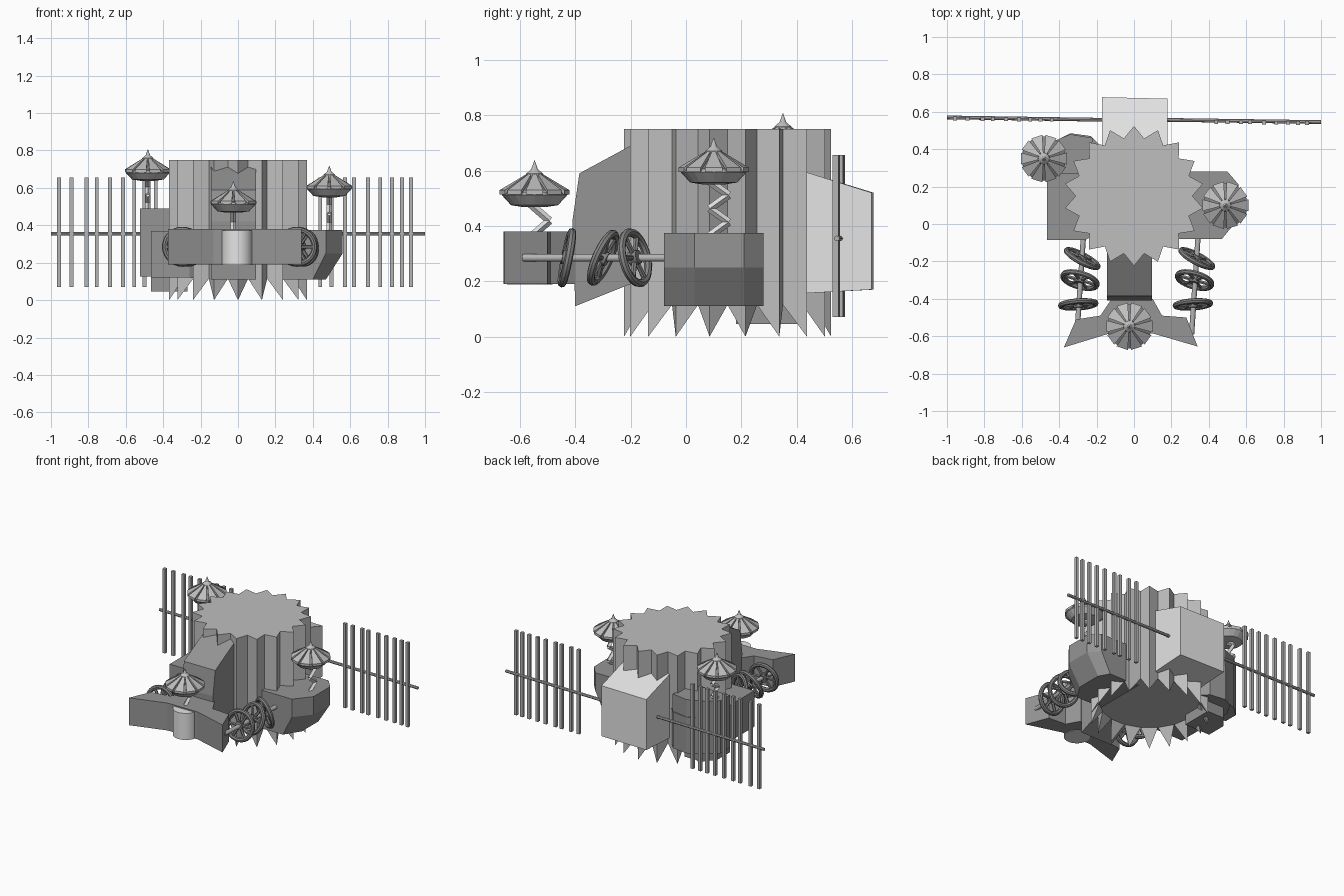
import bpy, bmesh, math
from mathutils import Vector, Matrix

if "Cube" in bpy.data.objects:
    bpy.data.objects.remove(bpy.data.objects["Cube"])


def material(name, v):
    m = bpy.data.materials.new(name)
    m.diffuse_color = (v, v, v, 1)
    m.use_nodes = True
    m.node_tree.nodes["Principled BSDF"].inputs["Base Color"].default_value = m.diffuse_color
    return m


BODY = material("body_grey", 0.52)
POD = material("pod_grey", 0.30)
LIGHT = material("light_grey", 0.78)
METAL = material("rod_grey", 0.46)
DARK = material("wheel_dark_grey", 0.23)
DISH = material("dish_grey", 0.52)


def finish(name, bm, mat, smooth=False):
    bmesh.ops.recalc_face_normals(bm, faces=bm.faces)
    me = bpy.data.meshes.new(name)
    bm.to_mesh(me)
    bm.free()
    me.materials.append(mat)
    ob = bpy.data.objects.new(name, me)
    bpy.context.collection.objects.link(ob)
    if smooth:
        bpy.ops.object.select_all(action='DESELECT')
        ob.select_set(True)
        bpy.context.view_layer.objects.active = ob
        bpy.ops.object.shade_smooth_by_angle(angle=math.radians(40))
    return ob


def add_loft(bm, rings, caps=True):
    vs = [[bm.verts.new(p) for p in r] for r in rings]
    n = len(vs[0])
    for a, b in zip(vs, vs[1:]):
        for i in range(n):
            j = (i + 1) % n
            bm.faces.new((a[i], a[j], b[j], b[i]))
    if caps:
        bm.faces.new(vs[0])
        bm.faces.new(vs[-1])
    return vs


def loft(name, rings, mat, smooth=False):
    bm = bmesh.new()
    add_loft(bm, rings)
    return finish(name, bm, mat, smooth)


def prism(name, pts, z0, z1, mat):
    return loft(name, [[(x, y, z) for x, y in pts] for z in (z0, z1)], mat)


def circle(c, r, z, n):
    return [(c[0] + r * math.cos(2 * math.pi * i / n),
             c[1] + r * math.sin(2 * math.pi * i / n), z) for i in range(n)]


def bar(bm, a, b, r, n=8):
    a, b = Vector(a), Vector(b)
    d = b - a
    rot = d.to_track_quat('Z', 'Y').to_matrix().to_4x4()
    bmesh.ops.create_cone(bm, cap_ends=True, segments=n, radius1=r, radius2=r,
                          depth=d.length, matrix=Matrix.Translation((a + b) / 2) @ rot)


# Star-shaped hull with pointed teeth below
cy, N = 0.15, 18
bm = bmesh.new()
star = []
for i in range(2 * N):
    a = math.pi / 2 + math.pi * i / N
    r = 0.374 if i % 2 == 0 else 0.312
    star.append((r * math.cos(a), cy + r * math.sin(a), 0.0 if i % 2 == 0 else 0.115))
low, top = add_loft(bm, [star, [(x, y, 0.75) for x, y, z in star]], caps=False)
bm.faces.new(top)
bm.faces.new(low[1::2])
for i in range(0, 2 * N, 2):
    bm.faces.new((low[i - 1], low[i], low[i + 1]))
finish("star_hull", bm, BODY)

# Sloped front block
prof = [(-0.1, 0.74), (-0.2, 0.69), (-0.385, 0.59), (-0.41, 0.42), (-0.40, 0.11), (-0.1, 0.23)]
loft("front_block", [[(x, y, z) for y, z in prof] for x in (-0.145, 0.095)], POD)

# Front wing and its drum
prism("front_wing", [(-0.375, -0.66), (-0.31, -0.51), (-0.18, -0.49), (-0.12, -0.40), (0.10, -0.40),
                     (0.15, -0.49), (0.28, -0.50), (0.34, -0.655), (0.10, -0.585), (-0.13, -0.585)],
      0.19, 0.38, POD)
loft("front_drum", [circle((-0.005, -0.565), 0.082, z, 32) for z in (0.188, 0.372)], LIGHT, True)

# Right pod, tapering in below
up = [(0.2, -0.08), (0.47, -0.08), (0.56, 0.03), (0.56, 0.21), (0.50, 0.28), (0.2, 0.28)]
lo = [(0.2, -0.08), (0.40, -0.08), (0.47, 0.03), (0.47, 0.21), (0.43, 0.28), (0.2, 0.28)]
loft("right_pod", [[(x, y, 0.11) for x, y in lo], [(x, y, 0.25) for x, y in up],
                   [(x, y, 0.375) for x, y in up]], POD)

# Left pod with a keel and a taller dish stand
prism("left_pod", [(-0.465, -0.085), (-0.465, 0.36), (-0.41, 0.45), (-0.34, 0.485), (-0.23, 0.47),
                   (-0.16, 0.40), (-0.16, -0.03), (-0.26, -0.085)], 0.12, 0.37, POD)
prism("left_keel", [(-0.465, 0.18), (-0.465, 0.32), (-0.40, 0.40), (-0.27, 0.40), (-0.27, 0.18)],
      0.045, 0.13, POD)
prism("left_dish_stand", [(-0.525, 0.27), (-0.525, 0.37), (-0.46, 0.43), (-0.34, 0.48), (-0.22, 0.46),
                          (-0.25, 0.27)], 0.125, 0.49, POD)

# Light rear box
back = [(0.40, 0.155), (0.40, 0.605), (0.67, 0.52), (0.67, 0.17)]
loft("rear_box", [[(x, y + (0.008 if x < 0 and y > 0.5 else 0), z) for y, z in back]
                  for x in (-0.17, 0.18)], LIGHT)

# Slatted side panels
panels = {"left": (-1, 0.57, [0.957, 0.89, 0.81, 0.755, 0.685, 0.615, 0.555, 0.5, 0.44]),
          "right": (1, 0.545, [0.44, 0.5, 0.572, 0.62, 0.695, 0.76, 0.823, 0.877, 0.925])}
for side, (s, yend, xs) in panels.items():
    bm = bmesh.new()
    bar(bm, (s * 0.15, 0.557, 0.355), (s, yend, 0.355), 0.01)
    finish(side + "_panel_rod", bm, METAL)
    bm = bmesh.new()
    for x in xs:
        y = 0.557 + (yend - 0.557) * x
        bmesh.ops.create_cube(bm, size=1, matrix=Matrix.Translation((s * x, y - 0.006, 0.363))
                              @ Matrix.Diagonal((0.02, 0.02, 0.585, 1)))
    finish(side + "_panel_slats", bm, METAL)


# Spoked wheels threaded on a rod at each side
def wheel(name, c, yaw, pitch, R=0.094, r=0.015):
    u = Vector((math.cos(yaw), -math.sin(yaw), 0))
    n = Vector((0, math.sin(pitch), math.cos(pitch))).cross(u).normalized()
    v = n.cross(u).normalized()
    c = Vector(c)
    bm = bmesh.new()
    seg, sec = 28, 8
    ring = []
    for i in range(seg):
        a = 2 * math.pi * i / seg
        d = u * math.cos(a) + v * math.sin(a)
        ring.append([bm.verts.new(c + d * (R + r * math.cos(t)) + n * r * math.sin(t))
                     for t in [2 * math.pi * k / sec for k in range(sec)]])
    for i in range(seg):
        p, q = ring[i], ring[(i + 1) % seg]
        for k in range(sec):
            m = (k + 1) % sec
            bm.faces.new((p[k], p[m], q[m], q[k]))
    for i in range(6):
        a = math.pi * i / 3
        bar(bm, c, c + (u * math.cos(a) + v * math.sin(a)) * R, 0.01, 6)
    bar(bm, c - n * 0.018, c + n * 0.018, 0.026, 12)
    finish(name, bm, DARK, True)


for side, x in (("left", -0.285), ("right", 0.328)):
    bm = bmesh.new()
    bar(bm, (x - 0.02, -0.59, 0.285), (x + 0.015, -0.06, 0.285), 0.014, 12)
    finish(side + "_wheel_rod", bm, METAL, True)
    for k, (dx, y, yaw, pitch) in enumerate([(-0.013, -0.43, -4, 11), (-0.004, -0.30, 16, 24),
                                             (0.008, -0.185, 28, -14)]):
        wheel(f"{side}_wheel_{k + 1}", (x + dx, y, 0.285), math.radians(yaw), math.radians(pitch))


# Umbrella-like dishes on zigzag springs
def dish(name, x, y, z, base):
    c = (x, y)
    loft(name + "_bowl", [circle(c, r, z + h, 20) for r, h in
                          [(0.04, -0.055), (0.085, -0.048), (0.118, -0.012), (0.119, 0.0)]], DISH)
    loft(name + "_core", [circle(c, r, z + h, 20) for r, h in ((0.117, 0.001), (0.03, 0.045))], DARK)
    bm = bmesh.new()
    for i in range(10):
        a = 2 * math.pi * i / 10
        rings = []
        for r, h, w in ((0.127, 0, 0.25), (0.03, 0.058, 0.22)):
            rings.append([(x + r * math.cos(a + s * w), y + r * math.sin(a + s * w), z + h + d)
                          for s, d in ((-1, -0.01), (1, -0.01), (1, 0.006), (-1, 0.006))])
        add_loft(bm, rings)
    finish(name + "_petals", bm, DISH)
    loft(name + "_spike", [circle(c, r, z + h, 12) for r, h in
                           [(0.034, 0.045), (0.03, 0.066), (0.012, 0.082), (0.001, 0.113)]], DISH)
    bm = bmesh.new()
    zt = z - 0.045
    n = max(2, round((zt - base) / 0.045))
    pts = [(x, y + 0.02 + (0.034 if i % 2 else -0.034), base - 0.01 + (zt - base + 0.01) * i / n)
           for i in range(n + 1)]
    for a, b in zip(pts, pts[1:]):
        bar(bm, a, b, 0.014, 4)
    finish(name + "_spring", bm, LIGHT)


dish("left_dish", -0.482, 0.35, 0.693, 0.49)
dish("right_dish", 0.488, 0.10, 0.605, 0.375)
dish("front_dish", -0.025, -0.547, 0.523, 0.37)
